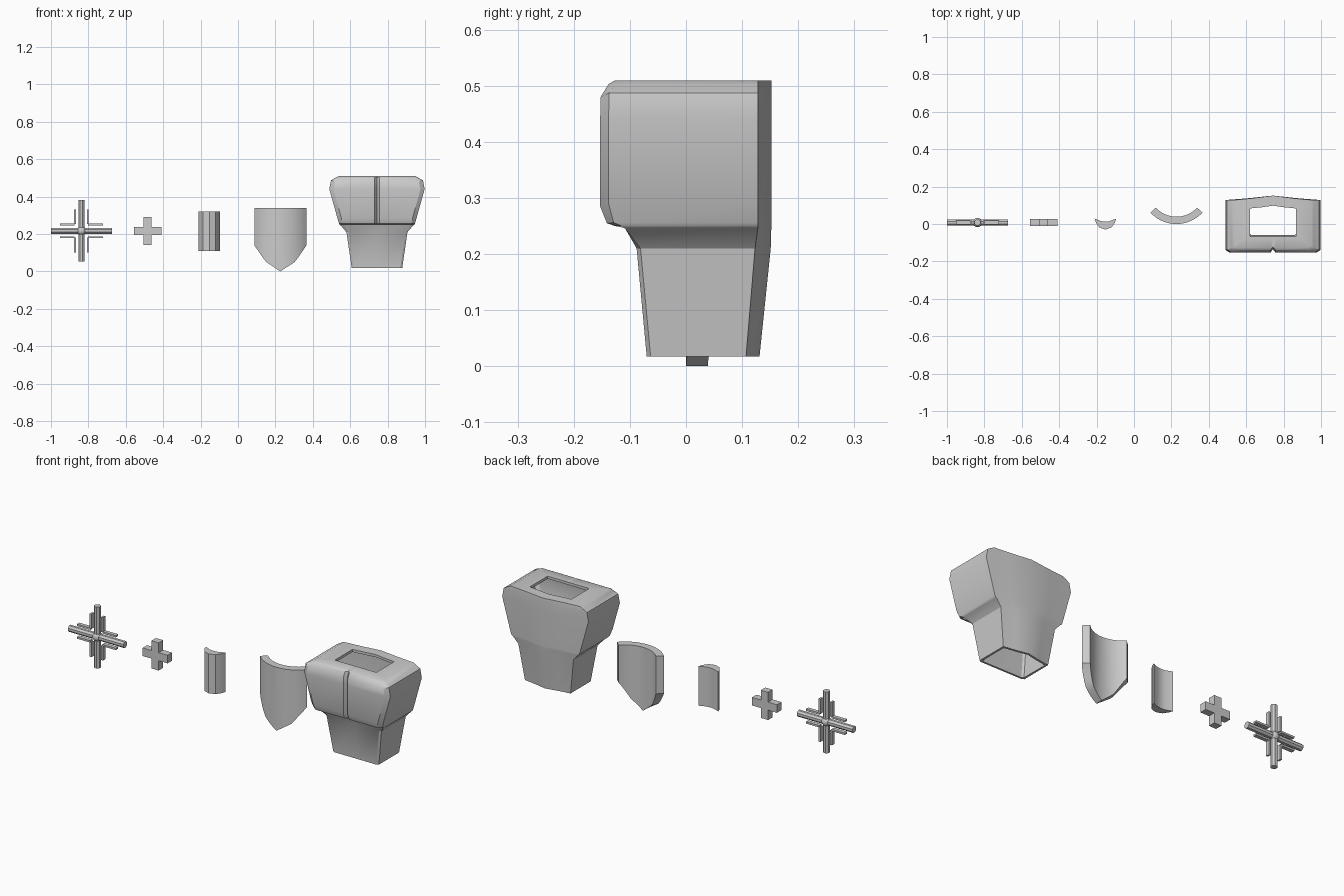
import bpy, math
from mathutils import Matrix

if "Cube" in bpy.data.objects:
    bpy.data.objects.remove(bpy.data.objects["Cube"])


def make(name, verts, faces, smooth=True):
    me = bpy.data.meshes.new(name)
    me.from_pydata(verts, [], faces)
    me.update()
    ob = bpy.data.objects.new(name, me)
    bpy.context.collection.objects.link(ob)
    bpy.ops.object.select_all(action='DESELECT')
    ob.select_set(True)
    bpy.context.view_layer.objects.active = ob
    # consistent outward normals
    bpy.ops.object.mode_set(mode='EDIT')
    bpy.ops.mesh.select_all(action='SELECT')
    bpy.ops.mesh.normals_make_consistent(inside=False)
    bpy.ops.object.mode_set(mode='OBJECT')
    if smooth:
        bpy.ops.object.shade_smooth_by_angle(angle=math.radians(30))
    return ob


def prism(name, pts, to3d, a, b, smooth=False):
    n = len(pts)
    verts = [to3d(p, a) for p in pts] + [to3d(p, b) for p in pts]
    faces = [tuple(range(n)), tuple(range(n, 2 * n))]
    faces += [(i, (i + 1) % n, n + (i + 1) % n, n + i) for i in range(n)]
    return make(name, verts, faces, smooth)


def bridge(name, rings, closed):
    # quads between neighbouring closed loops
    n, m = len(rings[0]), len(rings)
    verts = [v for r in rings for v in r]
    faces = []
    for k in range(m if closed else m - 1):
        a, b = k * n, ((k + 1) % m) * n
        faces += [(a + i, a + (i + 1) % n, b + (i + 1) % n, b + i) for i in range(n)]
    if not closed:
        faces += [tuple(range(n)), tuple(range((m - 1) * n, m * n))]
    return make(name, verts, faces)


# Ornate cross: four octagonal arms, eight thin rails, round boss
CX, CY, CZ = -0.837, 0.008, 0.217
for k, side in enumerate(("right", "top", "left", "bottom")):
    turn = Matrix.Rotation(-k * math.pi / 2, 4, 'Y')

    def place(p, d, turn=turn):
        v = turn @ Matrix.Translation((d, p[0], p[1])).translation
        return (v.x + CX, v.y + CY, v.z + CZ)

    octagon = [(0.0175 * math.cos(math.radians(22.5 + 45 * i)),
                0.0175 * math.sin(math.radians(22.5 + 45 * i))) for i in range(8)]
    prism("cross_arm_" + side, octagon, place, 0.0, 0.164)
    for s in (-1, 1):
        rail = [(y, s * 0.034 + z) for y, z in ((-.01, -.005), (.01, -.005), (.01, .005), (-.01, .005))]
        prism("cross_rail_" + side, rail, place, 0.036, 0.115)
bpy.ops.mesh.primitive_uv_sphere_add(segments=16, ring_count=10, radius=0.025, location=(CX, CY, CZ))
bpy.context.object.name = "cross_boss"
bpy.ops.object.shade_smooth_by_angle(angle=math.radians(40))

# Plain cross
w, r = 0.0215, 0.074
quarter = [(r, -w), (r, w), (w, w)]
plus = []
for k in range(4):
    c, s = round(math.cos(k * math.pi / 2)), round(math.sin(k * math.pi / 2))
    plus += [(x * c - z * s, x * s + z * c) for x, z in quarter]
prism("plain_cross", plus, lambda p, y: (p[0] - 0.483, y, p[1] + 0.216), -0.011, 0.027)

# Curved bar: crescent section
half = [(0.0, -0.03), (0.033, -0.018), (0.051, 0.008), (0.058, 0.029), (0.022, 0.015), (0.0, 0.013)]
bar = half + [(-x, y) for x, y in half[-2:0:-1]]
prism("curved_bar", bar, lambda p, z: (p[0] - 0.153, p[1], z), 0.11, 0.321, True)

# Curved shield plate
def shield_bottom(x):
    x = abs(x)
    return x * 0.053 / 0.08 if x < 0.08 else 0.053 + (x - 0.08) * 0.086 / 0.059


cols = []
for i in range(17):
    a = math.radians(-47.3 + 94.6 * i / 16)
    s, c = math.sin(a), math.cos(a)
    zb = shield_bottom(0.189 * s)
    cols.append([(0.227 + R * s, 0.189 - R * c, z)
                 for R, z in ((0.189, zb), (0.189, 0.34), (0.15, 0.34), (0.15, zb))])
bridge("shield_plate", cols, False)


# Gauntlet cuff and hand shell: stacked rings, open through the middle
def ring(zf, zs, hw, yf, yb, yc, groove=0.0, bev=0.012):
    side = [(0, yf + groove, zf), (0.013, yf, zf), (hw - bev * 1.5, yf, zf), (hw, yf + bev, zs),
            (hw, yb, zs), (hw * 0.5, yb + 0.42 * (yc - yb), zs), (0, yc, zs)]
    full = side + [(-x, y, z) for x, y, z in side[-2:0:-1]]
    return [(x + 0.743, y, z) for x, y, z in full]


rings = [
    # outside, bottom to top
    ring(.017, .017, .135, -.070, .107, .131, 0, .007),
    ring(.210, .210, .163, -.088, .123, .151, 0, .007),
    ring(.262, .245, .193, -.118, .128, .152, 0, .010),
    ring(.278, .247, .197, -.122, .128, .152, 0, .010),
    ring(.250, .250, .200, -.127, .128, .152, .004),
    ring(.255, .256, .203, -.141, .128, .152, .014),
    ring(.285, .290, .213, -.153, .128, .152, .018, .015),
    ring(.440, .440, .255, -.153, .128, .152, .018, .015),
    ring(.480, .487, .246, -.152, .128, .152, .018, .015),
    ring(.503, .502, .220, -.138, .128, .152, .012),
    ring(.509, .509, .206, -.127, .128, .152, .004),
    # opening and cavity, top to bottom
    ring(.509, .509, .123, -.067, .083, .098, 0, .001),
    ring(.495, .495, .123, -.067, .083, .098, 0, .001),
    ring(.495, .495, .200, -.120, .115, .139),
    ring(.440, .440, .241, -.132, .115, .139),
    ring(.280, .270, .196, -.112, .115, .139),
    ring(.215, .215, .151, -.077, .111, .138, 0, .007),
    ring(.017, .017, .124, -.060, .097, .120, 0, .007),
]
bridge("gauntlet_shell", rings, True)
